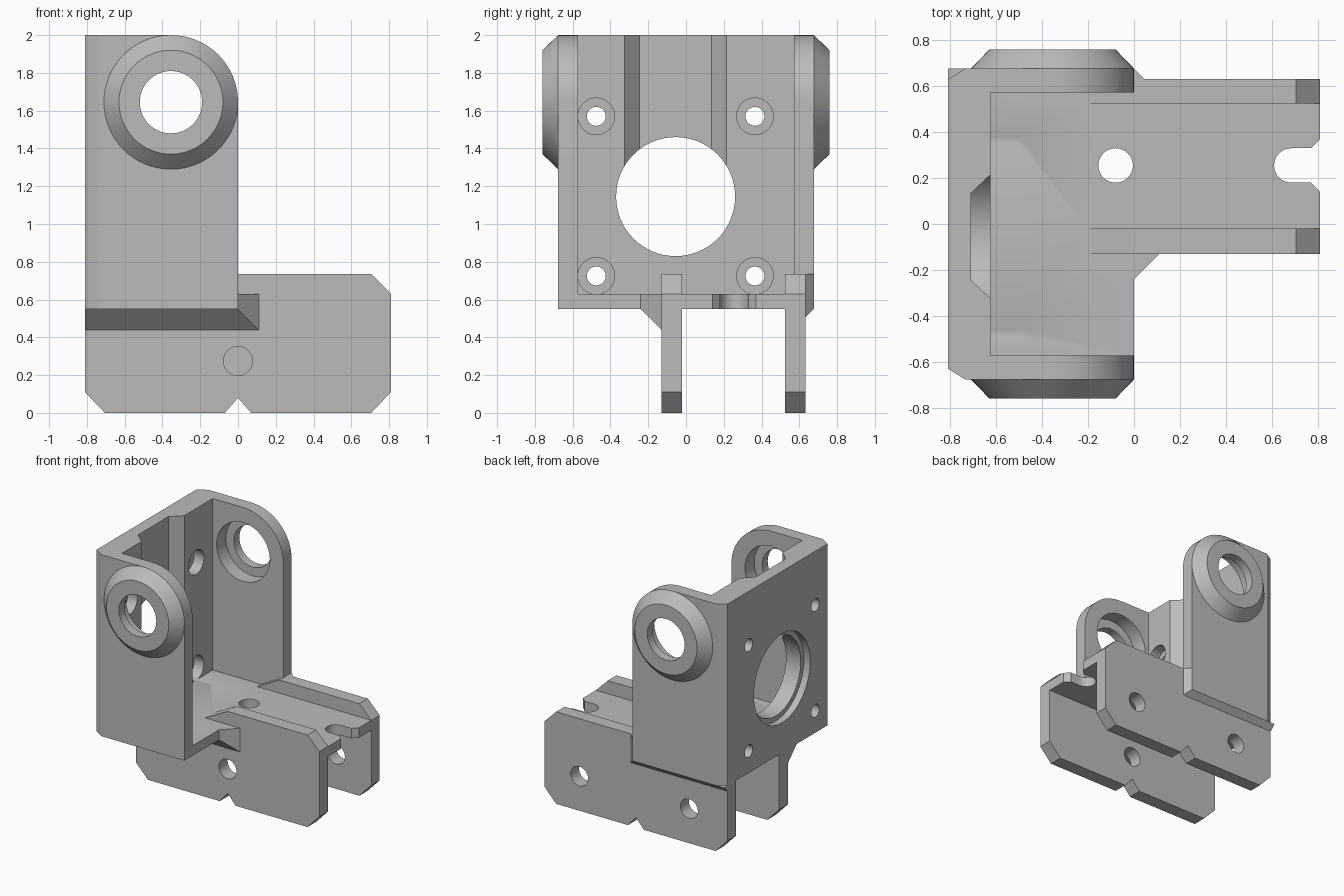
import bpy, bmesh, math

cube = bpy.data.objects.get("Cube")
if cube:
    bpy.data.objects.remove(cube, do_unlink=True)

grey = bpy.data.materials.new("grey_plastic")
grey.use_nodes = True
grey.diffuse_color = (0.5, 0.5, 0.5, 1)
grey.node_tree.nodes["Principled BSDF"].inputs["Base Color"].default_value = (0.5, 0.5, 0.5, 1)


def place(axis, p, d):
    """Put a 2D point and a depth along an axis into 3D."""
    u, v = p
    return {"x": (d, u, v), "y": (u, d, v), "z": (u, v, d)}[axis]


def make(name, bm):
    bmesh.ops.recalc_face_normals(bm, faces=bm.faces)
    mesh = bpy.data.meshes.new(name)
    bm.to_mesh(mesh)
    bm.free()
    mesh.materials.append(grey)
    ob = bpy.data.objects.new(name, mesh)
    bpy.context.collection.objects.link(ob)
    return ob


def loft(name, axis, start, end, a, b):
    """Solid between two outlines with equal point counts."""
    bm = bmesh.new()
    lo = [bm.verts.new(place(axis, p, a)) for p in start]
    hi = [bm.verts.new(place(axis, p, b)) for p in end]
    bm.faces.new(lo)
    bm.faces.new(hi)
    n = len(lo)
    for i in range(n):
        j = (i + 1) % n
        bm.faces.new((lo[i], lo[j], hi[j], hi[i]))
    return make(name, bm)


def prism(name, axis, outline, a, b):
    return loft(name, axis, outline, outline, a, b)


def arc(c, r, a0, a1, n):
    angles = [math.radians(a0 + (a1 - a0) * i / n) for i in range(n + 1)]
    return [(c[0] + r * math.cos(t), c[1] + r * math.sin(t)) for t in angles]


def ring(c, r, n=64):
    return arc(c, r, 0, 360, n)[:-1]


def cone(name, axis, c, r1, r2, a, b):
    return loft(name, axis, ring(c, r1), ring(c, r2), a, b)


def hull(name, points):
    bm = bmesh.new()
    for p in points:
        bm.verts.new(p)
    bmesh.ops.convex_hull(bm, input=bm.verts)
    return make(name, bm)


def combine(target, tool, operation):
    mod = target.modifiers.new(operation.lower(), "BOOLEAN")
    mod.object, mod.operation, mod.solver = tool, operation, "EXACT"
    bpy.context.view_layer.objects.active = target
    bpy.ops.object.modifier_apply(modifier=mod.name)
    bpy.data.objects.remove(tool, do_unlink=True)


# Main levels and positions
END, SIDE, INNER, WALL = 0.81, 0.677, 0.573, -0.625
UNDER, DECK, RIDGE = 0.55, 0.63, 0.735
PIVOT, PIVOT_R = (-0.355, 1.645), 0.355
MOTOR = (-0.055, 1.145)

# U-shaped upright: rear wall with two side plates
half = [(0, INNER), (0, SIDE), (-0.735, SIDE), (-END, 0.63)]
plan = [(WALL, INNER)] + half
plan += [(x, -y) for x, y in reversed(plan)]
bracket = prism("bracket", "z", plan, UNDER, 2)

# Rounded upper corners of the side plates
corner = arc(PIVOT, PIVOT_R, 0, 90, 16) + [(PIVOT[0], 2.1), (0.1, 2.1), (0.1, PIVOT[1])]
combine(bracket, prism("corner_cutter", "y", corner, -1, 1), "DIFFERENCE")

# Conical bosses around the pivots
for s in (-1, 1):
    boss = cone("boss", "y", PIVOT, PIVOT_R, 0.275, s * SIDE, s * 0.76)
    combine(bracket, boss, "UNION")

# Deck with an open slot at the free end
slot = [(END, 0.14), (0.77, 0.18)] + arc((0.685, 0.255), 0.075, 270, 90, 16)
slot += [(0.77, 0.33), (END, 0.37)]
deck = [(-0.7, -0.62), (0, -0.62), (0, -0.24), (0.11, -0.13), (0.11, -0.08), (END, -0.08)]
deck += slot + [(END, 0.58), (0, 0.58), (0, 0.62), (-0.7, 0.62)]
combine(bracket, prism("deck", "z", deck, UNDER, DECK), "UNION")

# Two rails with ramped ridges, bevelled ends and a V notch below
rail = [(-END, 0.11), (-0.705, 0), (-0.07, 0), (0, 0.08), (0.07, 0), (0.705, 0),
        (END, 0.11), (END, DECK), (0.705, RIDGE), (0, RIDGE), (-0.2, DECK),
        (-0.7, DECK), (-0.7, UNDER), (-END, UNDER)]
for y0, y1 in ((-0.13, -0.02), (0.525, 0.632)):
    combine(bracket, prism("rail", "y", rail, y0, y1), "UNION")

# Sloping gussets where the rails meet the upright
for outer, inner in ((-0.24, -0.13), (SIDE, 0.632)):
    w = abs(outer - inner)
    gusset = [(-END, outer, UNDER), (0, outer, UNDER)]
    for z in (UNDER, UNDER - w):
        gusset += [(-END, inner, z), (w, inner, z)]
    combine(bracket, hull("gusset", gusset), "UNION")
web = [(0, SIDE), (0.045, 0.632), (0, 0.632)]
combine(bracket, prism("web", "z", web, UNDER, RIDGE), "UNION")

# Vertical relief groove in the rear wall, above the motor opening
groove = [(-0.6, -0.345), (WALL, -0.325), (-0.71, -0.245), (-0.71, 0.135),
          (WALL, 0.215), (-0.6, 0.235)]
cutters = [prism("groove_cutter", "z", groove, MOTOR[1], 2.1)]


def bore(axis, c, r, a, b):
    cutters.append(cone("bore_cutter", axis, c, r, r, a, b))


# Motor opening and its shallow rear recess
bore("x", MOTOR, 0.315, -1, -0.5)
bore("x", MOTOR, 0.355, -1, -0.755)

# Four counterbored screw holes
for y in (-0.475, 0.365):
    for z in (0.725, 1.57):
        bore("x", (y, z), 0.05, -1, -0.5)
        bore("x", (y, z), 0.097, -0.71, -0.5)

# Pivot holes with bearing seats on the inside
bore("y", PIVOT, 0.165, -1, 1)
bore("y", PIVOT, 0.235, -0.69, 0.69)

# Holes through the deck and rails
bore("z", (-0.08, 0.255), 0.075, 0.4, 0.8)
bore("y", (0, 0.275), 0.077, -0.3, 0.1)
for x in (-0.47, 0.5):
    bore("y", (x, 0.275), 0.077, 0.4, 0.8)

for cutter in cutters:
    combine(bracket, cutter, "DIFFERENCE")

# Clean seams and shade the round surfaces smoothly
bm = bmesh.new()
bm.from_mesh(bracket.data)
bmesh.ops.remove_doubles(bm, verts=bm.verts, dist=0.0002)
bmesh.ops.dissolve_limit(bm, angle_limit=math.radians(0.5), verts=bm.verts, edges=bm.edges)
bm.to_mesh(bracket.data)
bm.free()
bpy.ops.object.select_all(action="DESELECT")
bracket.select_set(True)
bpy.context.view_layer.objects.active = bracket
bpy.ops.object.shade_smooth_by_angle(angle=math.radians(25))
